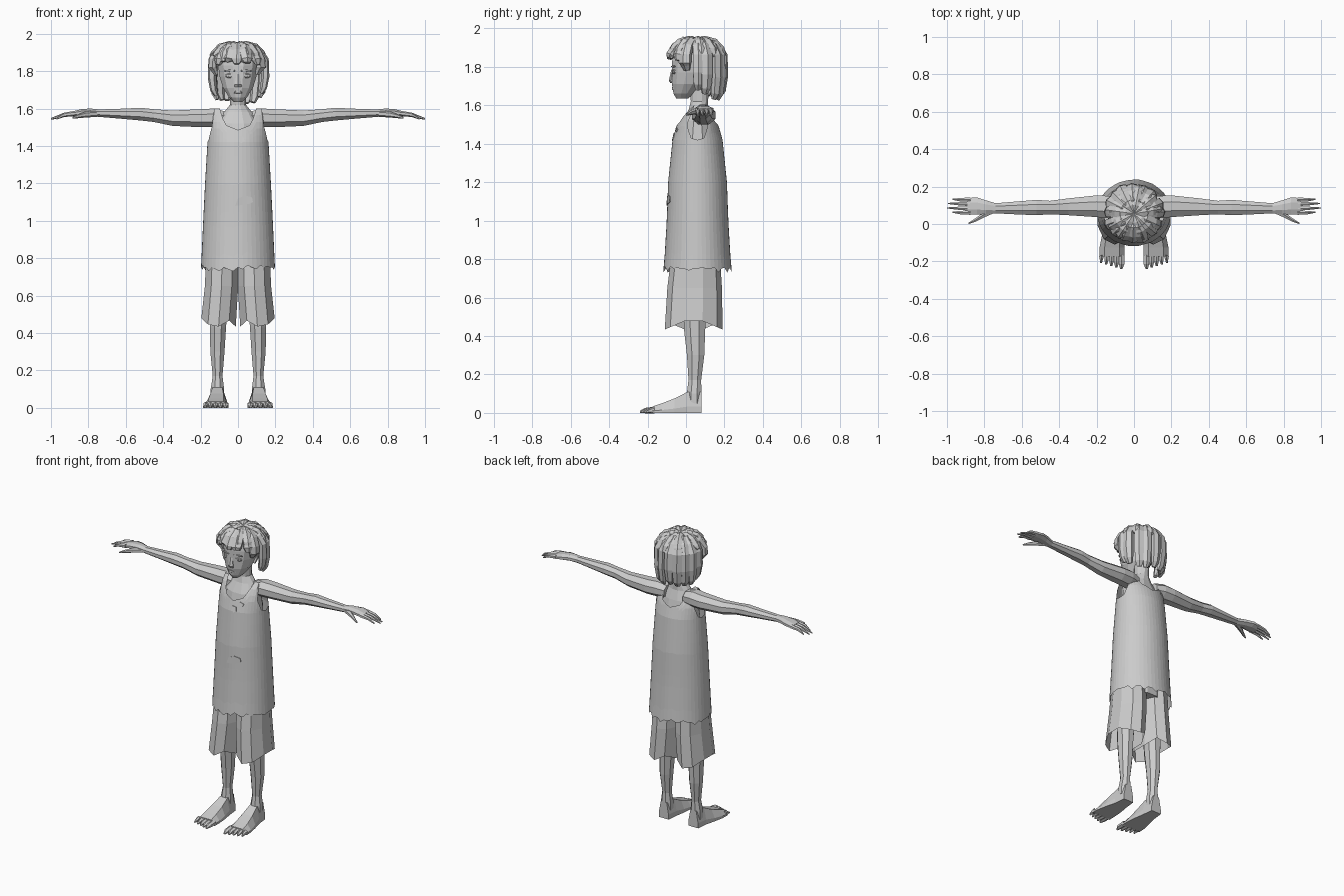
import bpy, bmesh, random
from math import sin, cos, pi, radians, sqrt
from mathutils import Vector

random.seed(4)
if "Cube" in bpy.data.objects:
    bpy.data.objects.remove(bpy.data.objects["Cube"])

grey = bpy.data.materials.new("plain_grey")
grey.use_nodes = True
grey.diffuse_color = (0.6, 0.6, 0.6, 1)
grey.node_tree.nodes["Principled BSDF"].inputs["Base Color"].default_value = (0.6, 0.6, 0.6, 1)

X, Y, Z = Vector((1, 0, 0)), Vector((0, 1, 0)), Vector((0, 0, 1))


def finish(name, bm, mirror=False):
    bmesh.ops.recalc_face_normals(bm, faces=bm.faces)
    mesh = bpy.data.meshes.new(name)
    bm.to_mesh(mesh)
    bm.free()
    mesh.materials.append(grey)
    ob = bpy.data.objects.new(name, mesh)
    bpy.context.collection.objects.link(ob)
    if mirror:
        ob.modifiers.new("Mirror", 'MIRROR').use_mirror_merge = False
    return ob


def ring(c, u, v, n=8):
    # flat-sided section whose sides touch the given half-sizes
    k = 1 / cos(pi / n)
    angles = [2 * pi * (i + 0.5) / n for i in range(n)]
    return [Vector(c) + u * (k * cos(a)) + v * (k * sin(a)) for a in angles]


def skin(bm, rings, start=True, end=True):
    rows = [[bm.verts.new(p) for p in r] for r in rings]
    n = len(rows[0])
    for lo, hi in zip(rows, rows[1:]):
        for i in range(n):
            j = (i + 1) % n
            bm.faces.new((lo[i], lo[j], hi[j], hi[i]))
    if start:
        bm.faces.new(rows[0][::-1])
    if end:
        bm.faces.new(rows[-1])


def tube(bm, stations, u, v, n=8, **caps):
    # station: centre x, y, z, then half-sizes along u and v
    skin(bm, [ring(s[:3], u * s[3], v * s[4], n) for s in stations], **caps)


def lerp(table, t):
    for (a, p), (b, q) in zip(table, table[1:]):
        if t <= b:
            f = max(0, (t - a) / (b - a))
            return p + (q - p) * f
    return table[-1][1]


# Torso and neck
bm = bmesh.new()
tube(bm, [(0, .06, .75, .13, .11), (0, .06, 1.1, .14, .12), (0, .06, 1.42, .125, .1),
          (0, .06, 1.52, .115, .075), (0, .065, 1.58, .075, .05),
          (0, .07, 1.62, .043, .045), (0, .07, 1.72, .043, .05)], X, Y, 12)
finish("torso_and_neck", bm)

# Head with nose
bm = bmesh.new()
tube(bm, [(0, -.02, 1.635, .022, .03), (0, -.01, 1.66, .048, .055), (0, .012, 1.71, .08, .085),
          (0, .03, 1.77, .098, .103), (0, .04, 1.83, .106, .112), (0, .05, 1.885, .1, .112),
          (0, .055, 1.925, .07, .085), (0, .055, 1.94, .03, .03)], X, Y, 12)
tube(bm, [(0, -.062, 1.715, .02, .016), (0, -.07, 1.728, .018, .017),
          (0, -.067, 1.785, .008, .008)], X, Y, 6)
finish("head", bm)

# Eyes, brows, and mouth as slim plates
bm = bmesh.new()
tube(bm, [(.043, -.062, 1.775, .024, .012), (.043, -.067, 1.775, .02, .009)], X + Y * .3, Z, 8)
tube(bm, [(.043, -.069, 1.775, .008, .008), (.043, -.072, 1.775, .007, .007)], X + Y * .3, Z, 6)
finish("eyes", bm, True)
bm = bmesh.new()
tube(bm, [(.045, -.064, 1.802, .028, .005), (.045, -.07, 1.802, .026, .004)], X + Y * .3, Z, 6)
finish("brows", bm, True)
bm = bmesh.new()
tube(bm, [(0, -.066, 1.687, .026, .008), (0, -.073, 1.688, .02, .005)], X, Z, 6)
finish("mouth", bm)


# Hair: thick locks falling from the crown
def lock(bm, angle, profile, width):
    out = Vector((sin(angle), -cos(angle), 0))
    side = Vector((cos(angle), sin(angle), 0))
    pts = [Vector((0, .055, z)) + out * r for r, z in profile]
    rings = []
    for i, p in enumerate(pts):
        t = (pts[min(i + 1, len(pts) - 1)] - pts[max(i - 1, 0)]).normalized()
        size = width * lerp([(0, .6), (.3, 1), (.75, 1), (1, .5)], i / (len(pts) - 1))
        rings.append(ring(p, side * size, side.cross(t) * size * .7, 6))
    skin(bm, rings)


bm = bmesh.new()
for k in range(16):
    deg = k * 22.5 + random.uniform(-5, 5)
    off = min(deg % 360, 360 - deg % 360)
    tip = lerp([(0, 1.85), (50, 1.84), (72, 1.77), (95, 1.66), (180, 1.63)], off)
    tip += random.uniform(-.015, .02)
    r = random.uniform(.132, .146)
    profile = [(.02, 1.925), (.07, 1.935), (.112, 1.905), (r, 1.86)]
    if off > 60:
        profile += [(r + .003, (1.86 + tip) / 2), (r - .006, tip + .03), (r - .02, tip)]
    else:
        profile += [(r + .006, tip)]
    lock(bm, radians(deg), profile, random.uniform(.026, .031))
for k in range(9):
    deg = k * 40 + 15 + random.uniform(-9, 9)
    drop = random.uniform(1.84, 1.88)
    lock(bm, radians(deg), [(0, 1.935), (.045, 1.942), (.095, 1.928), (.13, 1.89), (.148, drop)], .025)
finish("hair_locks", bm)

# Arms with hands and fingers
bm = bmesh.new()
tube(bm, [(.07, .085, 1.545, .05, .04), (.13, .09, 1.55, .06, .05), (.2, .095, 1.548, .058, .048),
          (.35, .092, 1.548, .045, .041), (.45, .088, 1.562, .036, .034),
          (.52, .088, 1.57, .041, .034), (.62, .086, 1.572, .035, .027),
          (.74, .084, 1.575, .027, .02), (.79, .09, 1.58, .036, .02),
          (.84, .096, 1.578, .046, .018), (.89, .096, 1.57, .043, .013)], Y, Z, 8)
for y, tip in ((.061, .97), (.084, 1), (.108, .995), (.13, .97)):
    tube(bm, [(.875, y, 1.573, .012, .012), (.93, y, 1.566, .009, .01),
              (tip, y + .002, 1.545, .003, .004)], Y, Z, 6)
tube(bm, [(.75, .075, 1.572, .017, .014), (.81, .045, 1.568, .014, .014),
          (.85, .02, 1.56, .009, .01), (.885, .003, 1.55, .004, .004)], Y, Z, 6)
finish("arms", bm, True)

# Legs
bm = bmesh.new()
tube(bm, [(.1, .045, .66, .055, .06), (.107, .045, .43, .043, .055), (.11, .05, .3, .038, .045),
          (.109, .046, .17, .026, .033), (.11, .042, .1, .036, .038),
          (.11, .042, .05, .036, .036)], X, Y, 8)
finish("legs", bm, True)

# Feet: wide soles, narrow tops, tapering toes
bm = bmesh.new()
rings = []
for x, y, w, h in ((.11, .08, .036, .11), (.11, .005, .044, .108), (.113, -.06, .058, .075),
                   (.117, -.125, .067, .05), (.118, -.175, .068, .033)):
    shape = ((-1, 0), (1, 0), (1, .3), (.6, 1), (-.6, 1), (-1, .3))
    rings.append([Vector((x + w * a, y, h * b)) for a, b in shape])
skin(bm, rings)
for i in range(5):
    x = .066 + i * .027
    tip = -.24 + .008 * i
    r = .016 - .0012 * i
    tube(bm, [(x, -.165, .015, r, .015), (x, tip + .025, .012, r * .9, .012),
              (x + .002, tip, .005, r * .4, .005)], X, Z, 6)
finish("feet", bm, True)

# Shorts: two wide open legs with an uneven hem
bm = bmesh.new()
legs = [(.085, .05, .82, .085, .12), (.088, .045, .65, .089, .135), (.104, .04, .45, .092, .143)]
rings = [ring(s[:3], X * s[3], Y * s[4], 10) for s in legs]
for i, p in enumerate(rings[-1]):
    p.z += .016 * (-1 if i % 3 else 1) + (.012 if p.x > .13 else 0)
skin(bm, rings, end=False)
finish("shorts", bm, True)

# Tank top: columns run from a ragged hem up to neckline, straps, or armholes
HALF_X = [(.72, .199), (.8, .195), (1, .186), (1.2, .176), (1.42, .163), (1.6, .16)]
HALF_Y = [(.72, .18), (.8, .172), (1, .16), (1.2, .153), (1.42, .13), (1.5, .108),
          (1.55, .08), (1.585, .05), (1.6, .025)]
TOP = [(0, 1.42), (15, 1.43), (30, 1.5), (37.5, 1.6), (52.5, 1.6), (60, 1.545),
       (67.5, 1.51), (90, 1.485)]
COLS, LOW, HIGH = 48, 9, 5

bm = bmesh.new()
grid = []
for c in range(COLS):
    deg = c * 360 / COLS
    top = lerp(TOP, min(deg % 180, 180 - deg % 180))
    hem = .75 + random.choice((-.02, 0, .012)) * (c % 3) / 2
    heights = [hem + (1.42 - hem) * i / LOW for i in range(LOW)]
    heights += [1.42 + (top - 1.42) * i / HIGH for i in range(HIGH + 1)]
    a = radians(deg)
    grid.append([bm.verts.new((lerp(HALF_X, z) * cos(a), .06 + lerp(HALF_Y, z) * sin(a), z))
                 for z in heights])
for c in range(COLS):
    left, right = grid[c], grid[(c + 1) % COLS]
    for i in range(LOW + HIGH):
        bm.faces.new((left[i], right[i], right[i + 1], left[i + 1]))
# join front and back of each strap over the shoulder
strap = [c for c in range(COLS // 4) if 37 < c * 360 / COLS < 53]
for c in strap[:-1]:
    for f, g in ((c, c + 1), (COLS // 2 - c, COLS // 2 - c - 1)):
        bm.faces.new((grid[f][-1], grid[g][-1], grid[-g % COLS][-1], grid[-f % COLS][-1]))
bmesh.ops.remove_doubles(bm, verts=bm.verts, dist=.0005)
finish("tank_top", bm)

# Torn patches on the front, laid just over the cloth
bm = bmesh.new()
tears = (((-.015, 1.08), (0, 1.12), (.04, 1.135), (.075, 1.125), (.08, 1.1), (.06, 1.09), (.03, 1.085)),
         ((.0, 1.455), (.03, 1.45), (.035, 1.425), (.015, 1.415)),
         ((.05, 1.485), (.075, 1.475), (.07, 1.462), (.055, 1.468)))
for tear in tears:
    front = []
    for x, z in tear:
        y = .06 - lerp(HALF_Y, z) * sqrt(1 - (x / lerp(HALF_X, z)) ** 2)
        front.append(Vector((x, y - .004, z)))
    skin(bm, [[p + Y * .006 for p in front], front])
finish("torn_patches", bm)
